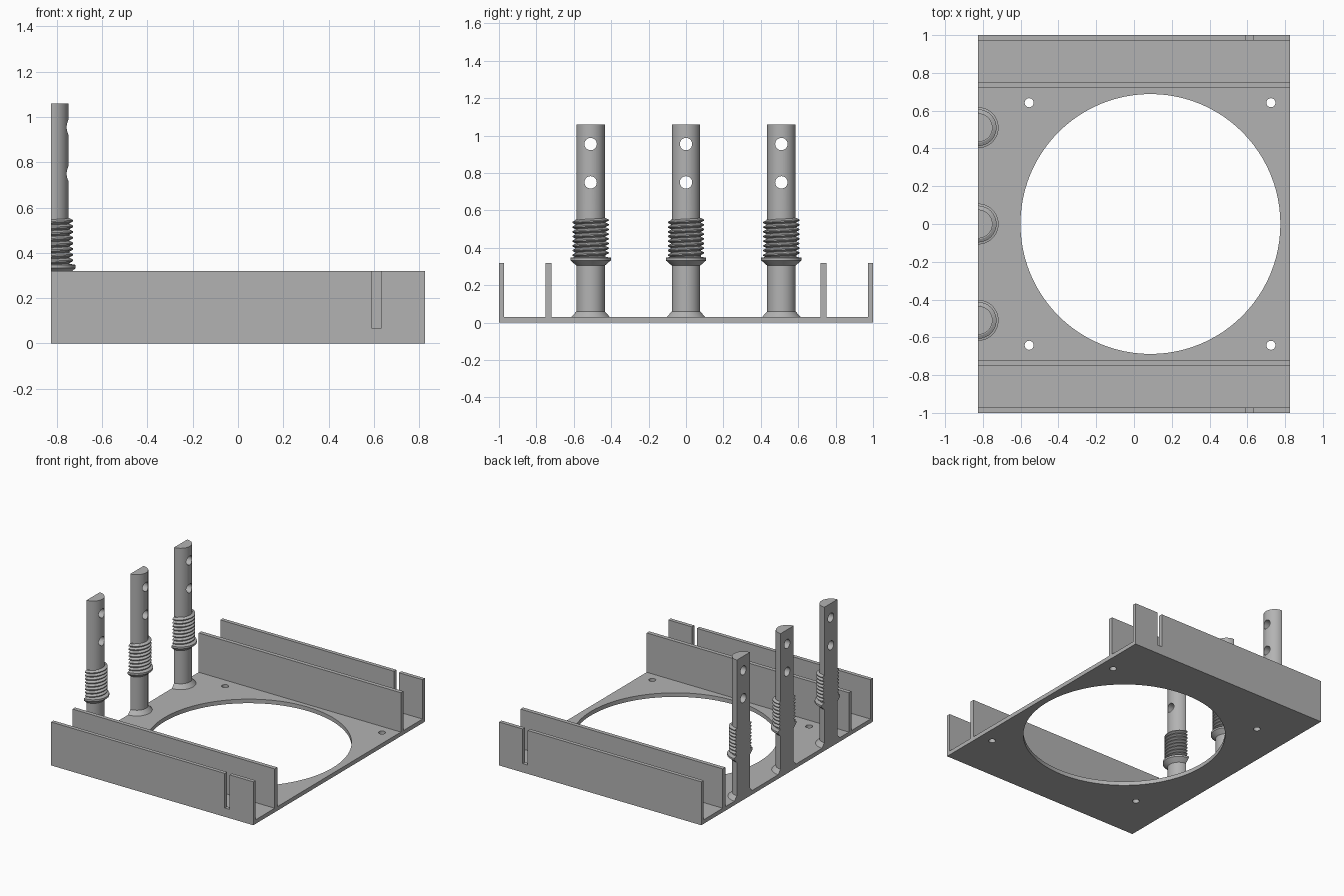
import bpy, bmesh, math
from mathutils import Matrix, Vector

if "Cube" in bpy.data.objects:
    bpy.data.objects.remove(bpy.data.objects["Cube"])

grey = bpy.data.materials.new("plain grey")
grey.use_nodes = True
grey.diffuse_color = (0.45, 0.45, 0.45, 1)
grey.node_tree.nodes["Principled BSDF"].inputs["Base Color"].default_value = grey.diffuse_color

EDGE = 0.825          # half length in x; the posts are cut flat at -EDGE
PLATE = 0.03          # floor thickness
WALL_TOP = 0.32


def make(name, bm):
    bmesh.ops.recalc_face_normals(bm, faces=bm.faces)
    mesh = bpy.data.meshes.new(name)
    bm.to_mesh(mesh)
    bm.free()
    mesh.materials.append(grey)
    obj = bpy.data.objects.new(name, mesh)
    bpy.context.collection.objects.link(obj)
    return obj


def select(obj):
    bpy.ops.object.select_all(action="DESELECT")
    obj.select_set(True)
    bpy.context.view_layer.objects.active = obj


def add_cylinder(bm, centre, radius, depth, axis="Z", segments=32):
    turn = Matrix.Rotation(math.pi / 2, 4, "Y") if axis == "X" else Matrix()
    bmesh.ops.create_cone(bm, cap_ends=True, segments=segments, radius1=radius, radius2=radius,
                          depth=depth, matrix=Matrix.Translation(centre) @ turn)


def cut(obj, bm):
    """Subtract the closed shapes in bm, then smooth the curved walls."""
    cutter = make("cutter", bm)
    cutter.hide_render = True
    select(obj)
    mod = obj.modifiers.new("cut", "BOOLEAN")
    mod.operation, mod.solver, mod.object = "DIFFERENCE", "EXACT", cutter
    bpy.ops.object.modifier_apply(modifier=mod.name)
    bpy.data.objects.remove(cutter)
    bpy.ops.object.shade_smooth_by_angle(angle=math.radians(30))


# Tray: floor and four walls as one cross-section extruded along x
half = [(0.72, PLATE), (0.72, WALL_TOP), (0.75, WALL_TOP), (0.75, PLATE),
        (0.972, PLATE), (0.972, WALL_TOP), (1, WALL_TOP), (1, 0)]
section = half + [(-y, z) for y, z in reversed(half)]
bm = bmesh.new()
face = bm.faces.new([bm.verts.new((-EDGE, y, z)) for y, z in section])
ext = bmesh.ops.extrude_face_region(bm, geom=[face])
bmesh.ops.translate(bm, vec=(2 * EDGE, 0, 0),
                    verts=[v for v in ext["geom"] if isinstance(v, bmesh.types.BMVert)])
tray = make("tray", bm)

# Fan opening, screw holes and cable slots
bm = bmesh.new()
add_cylinder(bm, (0.087, 0, 0), 0.688, 0.2, segments=96)
for side in (-1, 1):
    for x in (-0.555, 0.725):
        add_cylinder(bm, (x, side * 0.642, 0), 0.024, 0.2)
    size = Matrix.Diagonal((0.04, 0.1, 0.34, 1))
    bmesh.ops.create_cube(bm, size=1, matrix=Matrix.Translation((0.612, side, 0.235)) @ size)
cut(tray, bm)

STEPS = 24
ANGLES = [math.pi * (i / STEPS - 0.5) for i in range(STEPS + 1)]


def half_post(name, y, profile):
    """Half-round lathe shape with a flat back."""
    bm = bmesh.new()
    rings = [[bm.verts.new((r * math.cos(a) - EDGE, y + r * math.sin(a), z)) for a in ANGLES]
             for r, z in profile]
    for low, high in zip(rings, rings[1:]):
        for i in range(-1, STEPS):
            bm.faces.new((low[i], low[i + 1], high[i + 1], high[i]))
    bm.faces.new(rings[0])
    bm.faces.new(rings[-1])
    return make(name, bm)


def half_thread(name, y, start, turns, pitch, root, crest):
    """Ridges of a screw thread, each climbing half a pitch round the front."""
    tooth = [(root, -0.5), (crest, -0.12), (crest, 0.12), (root, 0.5)]
    bm = bmesh.new()
    for k in range(turns):
        loops = []
        for a in ANGLES:
            z = start + pitch * (k + a / math.tau)
            loops.append([bm.verts.new((r * math.cos(a) - EDGE, y + r * math.sin(a), z + pitch * h))
                          for r, h in tooth])
        for one, two in zip(loops, loops[1:]):
            for i in range(-1, len(tooth) - 1):
                bm.faces.new((one[i], one[i + 1], two[i + 1], two[i]))
        bm.faces.new(loops[0])
        bm.faces.new(loops[-1])
    obj = make(name, bm)
    select(obj)
    bpy.ops.object.shade_smooth_by_angle(angle=math.radians(30))


# Posts: foot flare, stem, collar, threaded length and drilled upper stem
POST = [(0.103, PLATE), (0.076, 0.06), (0.076, 0.305), (0.108, 0.333), (0.108, 0.347),
        (0.08, 0.352), (0.08, 0.552), (0.076, 0.552), (0.076, 1.06)]
for label, y in (("right", -0.51), ("middle", 0), ("left", 0.51)):
    post = half_post(label + "_post", y, POST)
    bm = bmesh.new()
    for z in (0.75, 0.955):
        add_cylinder(bm, (-EDGE, y, z), 0.033, 0.4, axis="X")
    cut(post, bm)
    half_thread(label + "_post_thread", y, 0.367, 8, 0.025, 0.078, 0.097)
